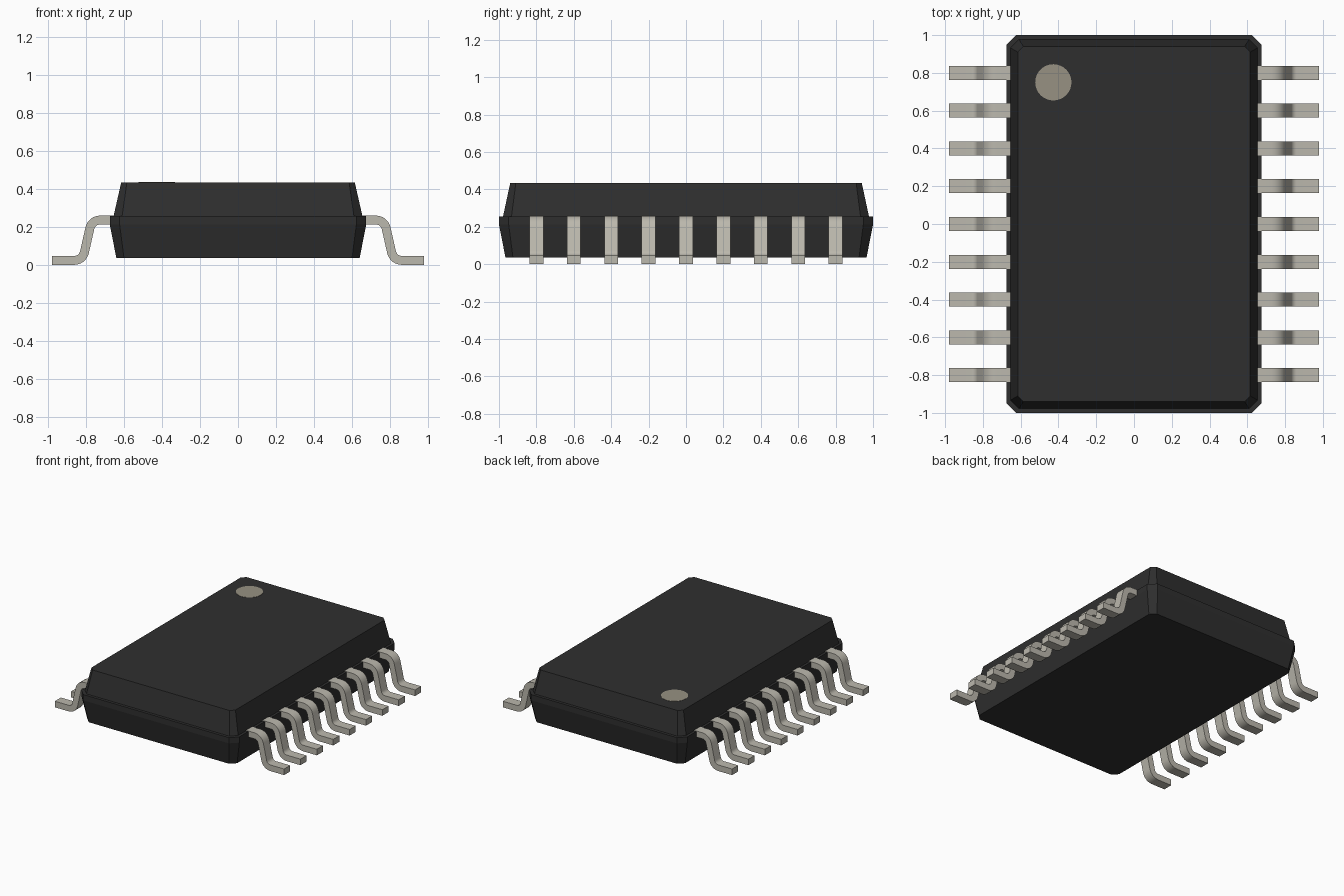
import bpy, bmesh, math
from mathutils import Vector

cube = bpy.data.objects.get("Cube")
if cube:
    bpy.data.objects.remove(cube, do_unlink=True)


def material(name, rgb):
    m = bpy.data.materials.new(name)
    m.use_nodes = True
    m.diffuse_color = (*rgb, 1)
    m.node_tree.nodes["Principled BSDF"].inputs["Base Color"].default_value = (*rgb, 1)
    return m


BLACK = material("black_plastic", (0.028, 0.028, 0.028))
METAL = material("tinned_metal", (0.50, 0.48, 0.42))
MARK = material("grey_marking", (0.31, 0.285, 0.225))


def finish(bm, name, mat):
    bmesh.ops.recalc_face_normals(bm, faces=bm.faces)
    mesh = bpy.data.meshes.new(name)
    bm.to_mesh(mesh)
    bm.free()
    mesh.materials.append(mat)
    ob = bpy.data.objects.new(name, mesh)
    bpy.context.collection.objects.link(ob)
    return ob


def loft(bm, rings):
    """Skin a stack of closed rings and cap both ends."""
    loops = [[bm.verts.new(p) for p in ring] for ring in rings]
    for a, b in zip(loops, loops[1:]):
        for i in range(len(a)):
            j = (i + 1) % len(a)
            bm.faces.new((a[i], a[j], b[j], b[i]))
    bm.faces.new(loops[0])
    bm.faces.new(loops[-1])


def chamfered_rect(hx, hy, c, z):
    return [(hx, c - hy, z), (hx, hy - c, z), (hx - c, hy, z), (c - hx, hy, z),
            (-hx, hy - c, z), (-hx, c - hy, z), (c - hx, -hy, z), (hx - c, -hy, z)]


# Moulded body: tapered lower half, straight band, small ledge, tapered upper half
bm = bmesh.new()
loft(bm, [chamfered_rect(0.64, 0.965, 0.04, 0.035),
          chamfered_rect(0.675, 1.0, 0.052, 0.212),
          chamfered_rect(0.675, 1.0, 0.052, 0.256),
          chamfered_rect(0.655, 0.978, 0.045, 0.256),
          chamfered_rect(0.615, 0.94, 0.03, 0.433)])
finish(bm, "body", BLACK)

# Round marking for the first pin
bm = bmesh.new()
bmesh.ops.create_cone(bm, cap_ends=True, segments=32, radius1=0.096, radius2=0.096, depth=0.004)
bmesh.ops.translate(bm, verts=bm.verts, vec=(-0.427, 0.75, 0.433))
finish(bm, "pin_one_mark", MARK)


def filleted(points, radius, steps=6):
    """Round the inner corners of an x-z path; return points and side normals."""
    pts = [Vector(p) for p in points]
    out = []
    for i, p in enumerate(pts):
        d0 = (p - pts[i - 1]).normalized() if i else None
        d1 = (pts[i + 1] - p).normalized() if i < len(pts) - 1 else None
        if d0 is None or d1 is None:
            d = d1 or d0
            out.append((p, Vector((-d.y, d.x))))
            continue
        turn = d0.angle_signed(d1)
        turn = math.copysign(abs(turn), d0.cross(d1))
        side = math.copysign(1, turn)
        start = p - d0 * radius * math.tan(abs(turn) / 2)
        n0 = Vector((-d0.y, d0.x))
        centre = start + n0 * radius * side
        for k in range(steps + 1):
            a = turn * k / steps
            n = Vector((n0.x * math.cos(a) - n0.y * math.sin(a),
                        n0.x * math.sin(a) + n0.y * math.cos(a)))
            out.append((centre - n * radius * side, n))
    return out


# Bent gull-wing leads, nine on each side
HALF_T, HALF_W = 0.0235, 0.037
path = filleted([(0.62, 0.236), (0.770, 0.236), (0.818, HALF_T), (0.98, HALF_T)], 0.055)
for label, s in (("left", 1), ("right", -1)):
    for i in range(9):
        y = 0.2 * (i - 4)
        rings = []
        for p, n in path:
            a, b = p + n * HALF_T, p - n * HALF_T
            rings.append([(s * q.x, y + w, q.y) for q, w in
                          ((a, HALF_W), (a, -HALF_W), (b, -HALF_W), (b, HALF_W))])
        bm = bmesh.new()
        loft(bm, rings)
        lead = finish(bm, f"{label}_lead_{i + 1}", METAL)
        bpy.ops.object.select_all(action="DESELECT")
        lead.select_set(True)
        bpy.context.view_layer.objects.active = lead
        bpy.ops.object.shade_smooth_by_angle(angle=math.radians(30))
